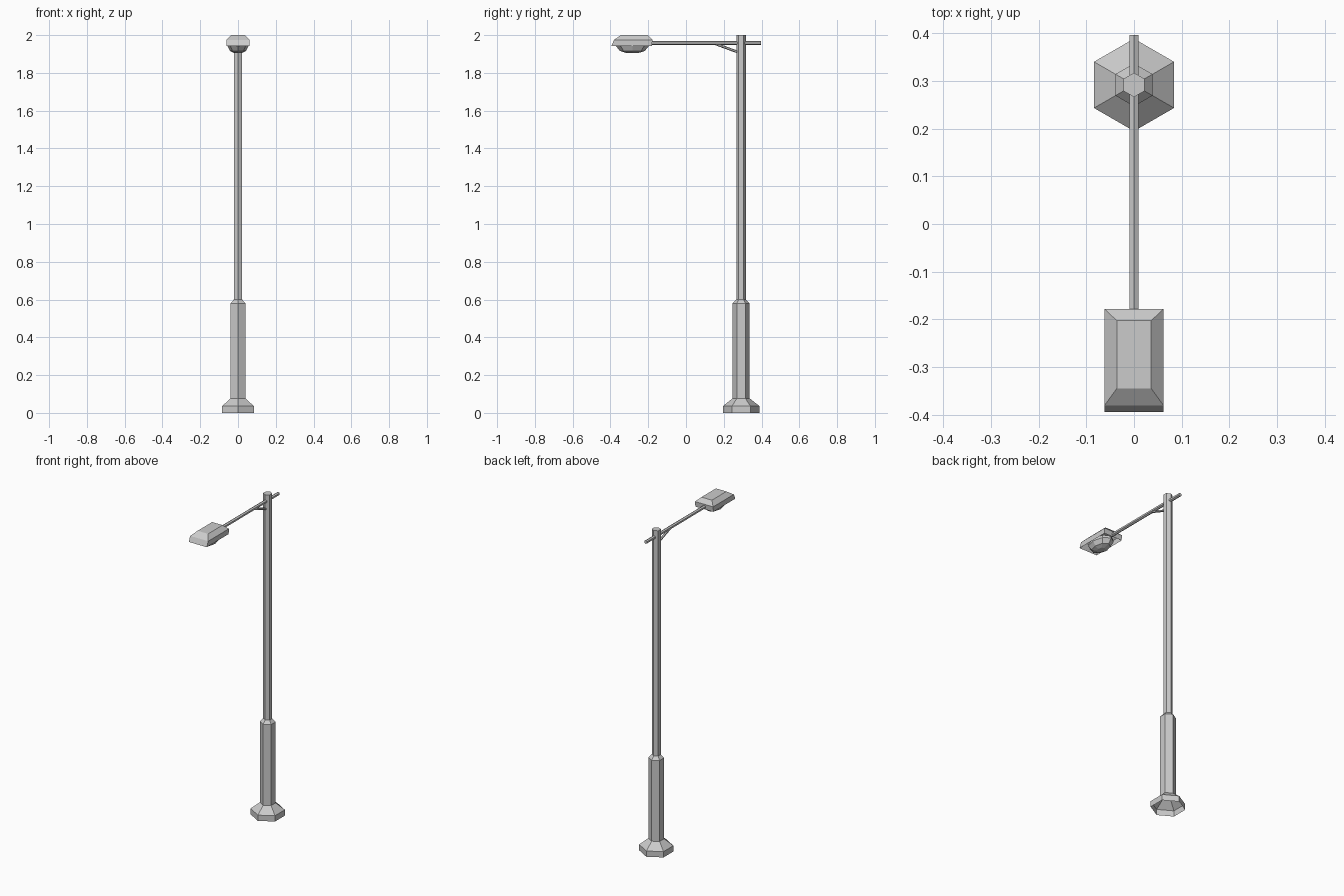
import bpy, math
from mathutils import Vector

if "Cube" in bpy.data.objects:
    bpy.data.objects.remove(bpy.data.objects["Cube"])


def make(name, verts, faces):
    me = bpy.data.meshes.new(name)
    me.from_pydata(verts, [], faces)
    me.update()
    ob = bpy.data.objects.new(name, me)
    bpy.context.collection.objects.link(ob)
    return ob


def loft(name, rings, cap_start=True, cap_end=True):
    """Skin a list of equal-sized rings, counter-clockwise about the path."""
    n = len(rings[0])
    verts = [v for r in rings for v in r]
    faces = [(k * n + i, k * n + (i + 1) % n, (k + 1) * n + (i + 1) % n, (k + 1) * n + i)
             for k in range(len(rings) - 1) for i in range(n)]
    if cap_start:
        faces.append(tuple(range(n))[::-1])
    if cap_end:
        faces.append(tuple((len(rings) - 1) * n + i for i in range(n)))
    return make(name, verts, faces)


def ellipse(n, cx, cy, z, rx, ry, start=0.0):
    return [(cx + rx * math.cos(start + math.tau * i / n),
             cy + ry * math.sin(start + math.tau * i / n), z) for i in range(n)]


def rod(name, a, b, r, n=6):
    a, b = Vector(a), Vector(b)
    d = (b - a).normalized()
    side = Vector((1, 0, 0))
    up = d.cross(side)
    ring = lambda c: [c + r * (math.cos(t) * up - math.sin(t) * side)
                      for t in (math.tau * i / n for i in range(n))]
    return loft(name, [ring(a), ring(b)])


def rect(x, y0, y1, z):
    return [(-x, y0, z), (x, y0, z), (x, y1, z), (-x, y1, z)]


PY = 0.292  # pole position in y

# Hexagonal pole with flared foot, thick lower sleeve and open underside
profile = [(0.097, 0), (0.097, 0.036), (0.045, 0.077), (0.045, 0.58),
           (0.0255, 0.60), (0.0255, 2.0)]
loft("pole", [ellipse(6, 0, PY, z, r, r, math.pi / 2) for r, z in profile], cap_start=False)

# Horizontal arm and its diagonal brace
rod("arm", (0, 0.397, 1.958), (0, -0.20, 1.958), 0.0105)
rod("brace", (0, 0.15, 1.956), (0, 0.288, 1.905), 0.007)

# Lamp housing: bevelled rectangular shell, open below
loft("lamp_housing", [rect(0.062, -0.395, -0.180, 1.943),
                      rect(0.062, -0.381, -0.178, 1.975),
                      rect(0.036, -0.345, -0.203, 2.0)], cap_start=False)

# Faceted lens dome hanging under the housing
dome = [(0.35, 1.905), (0.75, 1.916), (1.0, 1.943), (0.95, 1.96)]
loft("lamp_lens", [ellipse(8, 0, -0.284, z, 0.056 * s, 0.088 * s) for s, z in dome])
